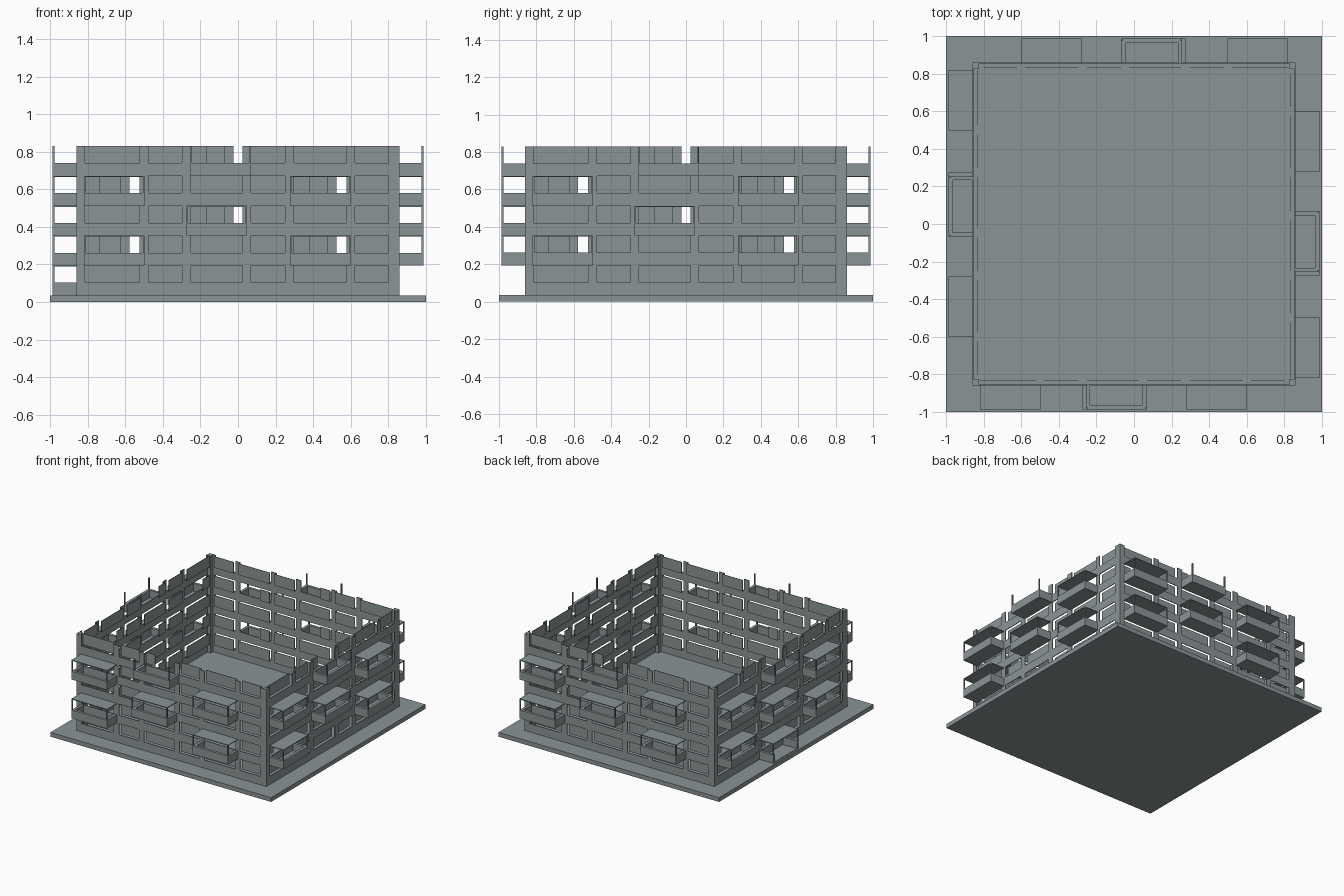
import bpy, bmesh, math
from mathutils import Matrix

if "Cube" in bpy.data.objects:
    bpy.data.objects.remove(bpy.data.objects["Cube"])

grey = bpy.data.materials.new("concrete grey")
grey.diffuse_color = (0.26, 0.296, 0.305, 1)
grey.use_nodes = True
grey.node_tree.nodes["Principled BSDF"].inputs["Base Color"].default_value = grey.diffuse_color


def build(name, boxes, turn=0):
    """One object from boxes (x0, x1, y0, y1, z0, z1), turned about z."""
    bm = bmesh.new()
    for x0, x1, y0, y1, z0, z1 in boxes:
        m = (Matrix.Translation(((x0 + x1) / 2, (y0 + y1) / 2, (z0 + z1) / 2))
             @ Matrix.Diagonal((x1 - x0, y1 - y0, z1 - z0, 1)))
        bmesh.ops.create_cube(bm, size=1, matrix=m)
    bmesh.ops.rotate(bm, verts=bm.verts, cent=(0, 0, 0),
                     matrix=Matrix.Rotation(turn, 3, 'Z'))
    me = bpy.data.meshes.new(name)
    bm.to_mesh(me)
    bm.free()
    me.materials.append(grey)
    ob = bpy.data.objects.new(name, me)
    bpy.context.collection.objects.link(ob)
    return ob


BASE, STEP, SILL, WIN = 0.035, 0.159, 0.068, 0.092
OUT, EDGE = 0.86, 0.986            # wall face and balcony front
WIDE = [(-0.82, -0.525), (-0.25, 0.025), (0.297, 0.578)]
NARROW = [(-0.477, -0.297), (0.07, 0.25), (0.622, 0.80)]
PIERS = [(-0.83, -0.815), (-0.525, -0.477), (-0.297, -0.25), (0.025, 0.07),
         (0.25, 0.297), (0.578, 0.622), (0.80, 0.83)]


def balcony(u0, u1, z, roof=True, front=True):
    """Tray with solid parapets, two thin posts and a thin roof."""
    t, p = 0.022, 0.009
    top, head = z + SILL, z + SILL + WIN
    b = [(u0, u1, -EDGE, -OUT, z, z + 0.006),
         (u0, u0 + t, -EDGE, -OUT, z, top),
         (u1 - t, u1, -EDGE, -OUT, z, top),
         (u0, u0 + p, -EDGE, -EDGE + p, top, head),
         (u1 - p, u1, -EDGE, -EDGE + p, top, head)]
    if front:
        b.append((u0 + t, u1 - t, -EDGE, -EDGE + t, z, top))
    if roof:
        b.append((u0, u1, -EDGE, -OUT, head - 0.006, head))
    return b


# base slab
build("base_slab", [(-1, 1, -1, 1, 0, BASE)])

for side, turn in (("front", 0), ("right", 90), ("back", 180), ("left", 270)):
    bands, piers, panes, balconies = [], [], [], []
    for row in range(5):
        z = BASE + row * STEP
        w0, w1 = z + SILL, z + SILL + WIN
        # spandrel band and the piers above it
        bands.append((-0.83, 0.83, -OUT, -OUT + 0.006, z, w0))
        piers += [(a, b, -OUT, -OUT + 0.006, w0, w1) for a, b in PIERS]
        # recessed panes, with a doorway left open behind each balcony
        panes += [(a, b, -0.836, -0.832, w0, w1) for a, b in NARROW]
        if row == 0:
            bays = [1] if side == "left" else []
        else:
            bays = [0, 2] if row % 2 else [1]
        for i, (a, b) in enumerate(WIDE):
            panes.append((a, a + 0.085 if i in bays else b, -0.836, -0.832, w0, w1))
        # balconies, staggered row by row
        for i in bays:
            u0 = (-0.82, -0.255 if row == 4 else -0.275, 0.278)[i]
            balconies += balcony(u0, u0 + 0.323, z, row < 4, row > 0)
    r = math.radians(turn)
    build(side + "_bands", bands, r)
    build(side + "_piers", piers, r)
    build(side + "_window_panes", panes, r)
    build(side + "_balconies", balconies, r)
    # corner post
    build(side + "_corner_post", [(-OUT, -0.825, -OUT, -0.825, BASE, 0.831)], r)
